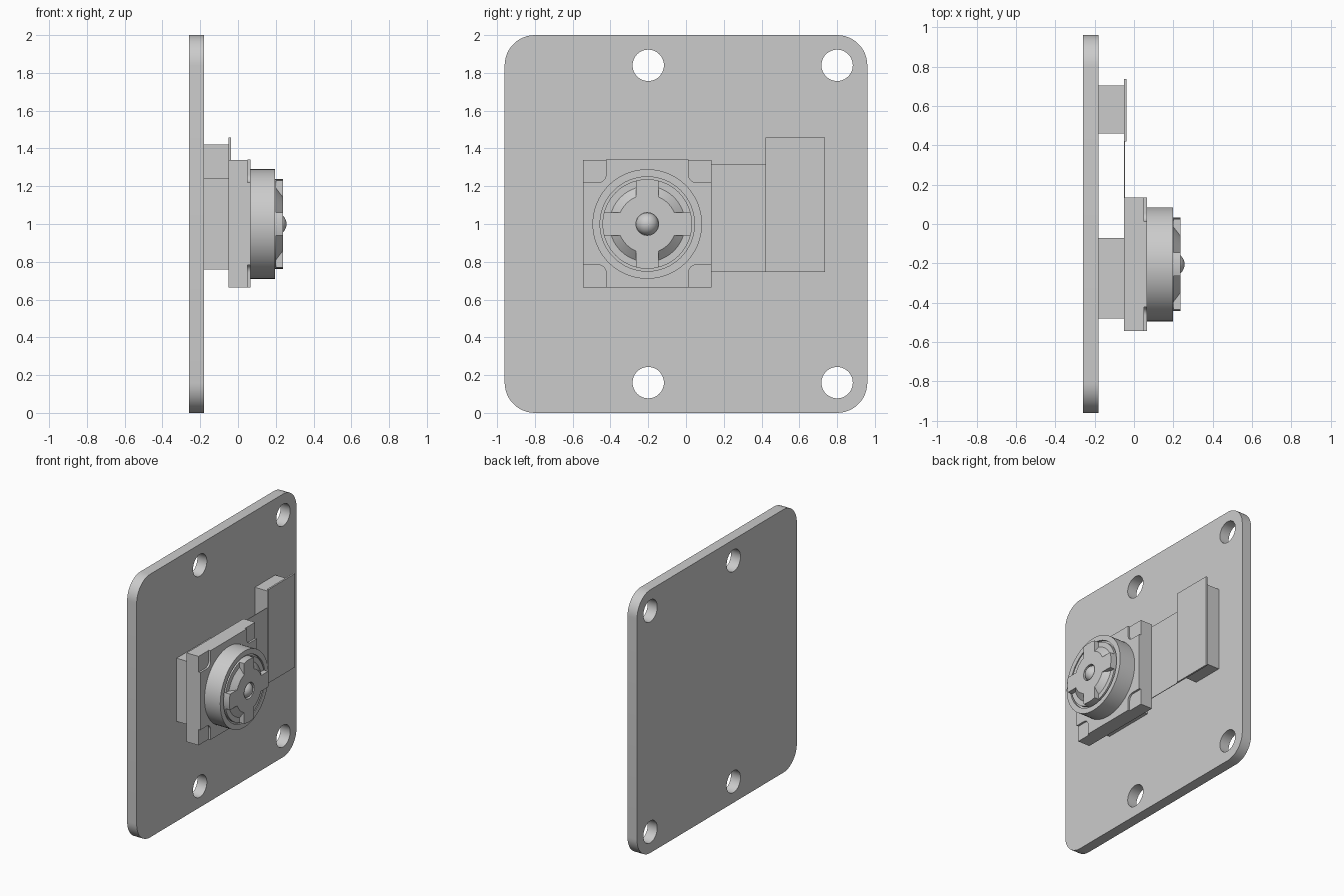
import bpy, bmesh
from math import sin, cos, pi, asin, radians
from mathutils import Matrix, Vector

cube = bpy.data.objects.get("Cube")
if cube:
    bpy.data.objects.remove(cube)

grey = bpy.data.materials.new("light grey")
grey.use_nodes = True
colour = (0.6, 0.6, 0.6, 1)
grey.diffuse_color = colour
grey.node_tree.nodes["Principled BSDF"].inputs["Base Color"].default_value = colour

# Everything faces +x: local x, y, z become world y, z, x
FACING = Matrix(((0, 0, 1, 0), (1, 0, 0, 0), (0, 1, 0, 0), (0, 0, 0, 1)))
CY, CZ = -0.205, 1.0    # lens axis


def finish(name, bm, smooth=True):
    bmesh.ops.remove_doubles(bm, verts=bm.verts, dist=0.0001)
    bmesh.ops.recalc_face_normals(bm, faces=bm.faces)
    mesh = bpy.data.meshes.new(name)
    bm.to_mesh(mesh)
    bm.free()
    mesh.materials.append(grey)
    ob = bpy.data.objects.new(name, mesh)
    bpy.context.collection.objects.link(ob)
    if smooth:
        bpy.ops.object.select_all(action='DESELECT')
        ob.select_set(True)
        bpy.context.view_layer.objects.active = ob
        bpy.ops.object.shade_smooth_by_angle(angle=radians(30))
    return ob


def box(name, x, y, z):
    bm = bmesh.new()
    bmesh.ops.create_cube(bm, size=1)
    for v in bm.verts:
        v.co = [a + (b - a) * (c + 0.5) for (a, b), c in zip((x, y, z), v.co)]
    return finish(name, bm, False)


def arc(cy, cz, r, a0, a1, n):
    return [(cy + r * cos(a0 + (a1 - a0) * i / n), cz + r * sin(a0 + (a1 - a0) * i / n))
            for i in range(n + 1)]


def spin4(pts, cy, cz):
    """Repeat an outline piece in four quarter turns."""
    out = []
    for k in range(4):
        c, s = (1, 0, -1, 0)[k], (0, 1, 0, -1)[k]
        out += [(cy + c * a - s * b, cz + s * a + c * b) for a, b in pts]
    return out


def prism(name, loops, x0, x1):
    """Extrude filled outlines along x; inner loops become holes."""
    curve = bpy.data.curves.new(name, 'CURVE')
    curve.dimensions = '2D'
    curve.fill_mode = 'BOTH'
    curve.extrude = (x1 - x0) / 2
    for loop in loops:
        spline = curve.splines.new('POLY')
        spline.points.add(len(loop) - 1)
        for p, (a, b) in zip(spline.points, loop):
            p.co = (a, b, 0, 1)
        spline.use_cyclic_u = True
    temp = bpy.data.objects.new(name + "_outline", curve)
    bpy.context.collection.objects.link(temp)
    graph = bpy.context.evaluated_depsgraph_get()
    mesh = bpy.data.meshes.new_from_object(temp.evaluated_get(graph))
    bm = bmesh.new()
    bm.from_mesh(mesh)
    bpy.data.objects.remove(temp)
    bpy.data.meshes.remove(mesh)
    bm.transform(Matrix.Translation(((x0 + x1) / 2, 0, 0)) @ FACING)
    return finish(name, bm)


def lathe(name, profile):
    """Spin (radius, x) points around the lens axis."""
    bm = bmesh.new()
    verts = [bm.verts.new((x, CY + r, CZ)) for r, x in profile]
    edges = [bm.edges.new(pair) for pair in zip(verts, verts[1:])]
    bmesh.ops.spin(bm, geom=verts + edges, cent=(0, CY, CZ), axis=(1, 0, 0),
                   angle=2 * pi, steps=64)
    return finish(name, bm)


# Mounting plate with rounded corners and four holes
corner = arc(0.80, 0.84, 0.16, 0, pi / 2, 12)
outline = ([(a, 1 + b) for a, b in corner] + [(-a, 1 + b) for a, b in reversed(corner)]
           + [(-a, 1 - b) for a, b in corner] + [(a, 1 - b) for a, b in reversed(corner)])
holes = [arc(y, z, 0.083, 0, 2 * pi, 48)[:-1] for y in (-0.2, 0.8) for z in (0.16, 1.84)]
prism("mounting_plate", [outline] + holes, -0.26, -0.18)

# Supports, ribbon and connector
box("module_support", (-0.18, -0.05), (-0.48, -0.07), (0.76, 1.24))
box("connector_block", (-0.18, -0.05), (0.46, 0.705), (0.78, 1.42))
box("connector_board", (-0.05, -0.037), (0.42, 0.737), (0.745, 1.457))
box("flex_ribbon", (-0.05, -0.045), (0.135, 0.42), (0.745, 1.318))

# Module housing with stepped corners
box("housing_base", (-0.05, 0.05), (-0.545, 0.135), (0.664, 1.34))
step = [(0.339, 0.218)] + arc(0.26, 0.26, 0.042, 1.5 * pi, pi, 8) + [(0.218, 0.339)]
prism("housing_top", [spin4(step, CY, 1.002)], 0.05, 0.065)

# Lens barrel with groove, sloped hub and centre opening
lathe("lens_barrel", [(0.29, 0.06), (0.29, 0.197), (0.25, 0.197), (0.25, 0.18),
                      (0.237, 0.18), (0.237, 0.2), (0.2, 0.2), (0.155, 0.237),
                      (0.06, 0.237), (0.06, 0.19)])

# Four arms across the lens front
outer, inner = asin(0.06 / 0.237), asin(0.06 / 0.155)
arm = arc(0, 0, 0.237, -outer, outer, 8) + arc(0, 0, 0.155, inner, -inner, 8)
quarters = spin4(arm, CY, CZ)
for k in range(4):
    prism(f"lens_arm_{k + 1}", [quarters[k * len(arm):(k + 1) * len(arm)]], 0.19, 0.237)

# Centre lens
bm = bmesh.new()
bmesh.ops.create_uvsphere(bm, u_segments=32, v_segments=16, radius=0.06)
bm.transform(Matrix.Translation((0.197, CY, CZ)) @ FACING)
finish("lens_dome", bm)
